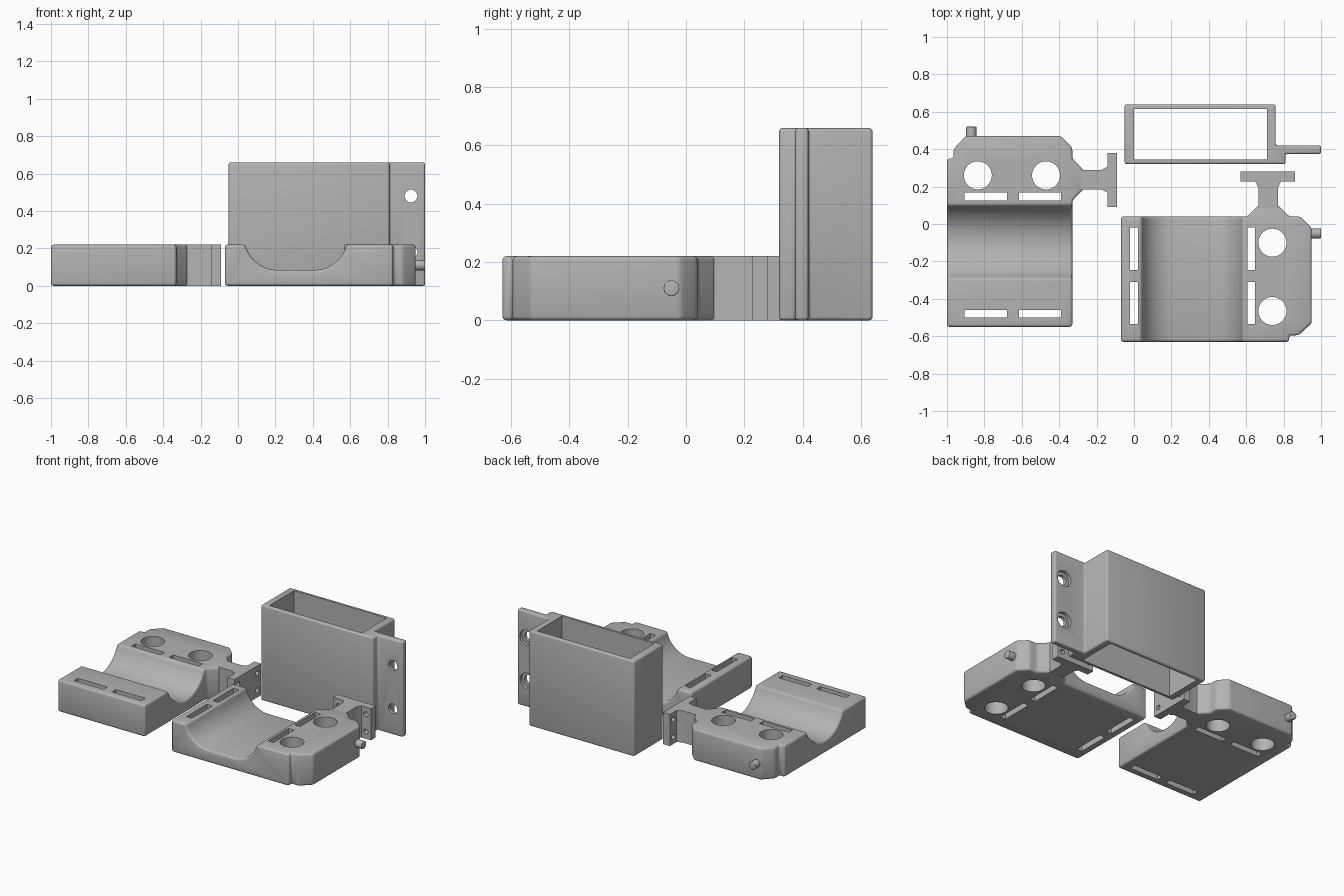
import bpy, bmesh
from math import sin, cos, pi, radians, asin, acos
from mathutils import Matrix

if "Cube" in bpy.data.objects:
    bpy.data.objects.remove(bpy.data.objects["Cube"])

grey = bpy.data.materials.new("plain grey")
grey.use_nodes = True
tone = (0.45, 0.45, 0.45, 1)
grey.diffuse_color = tone
for node in grey.node_tree.nodes:
    if node.type == 'BSDF_PRINCIPLED':
        node.inputs["Base Color"].default_value = tone

PLACE = {'x': lambda a, b, t: (t, a, b),
         'y': lambda a, b, t: (a, t, b),
         'z': lambda a, b, t: (a, b, t)}


def prism(name, outline, axis, lo, hi):
    """Extrude a flat outline along an axis."""
    bm = bmesh.new()
    lower, upper = ([bm.verts.new(PLACE[axis](a, b, t)) for a, b in outline]
                    for t in (lo, hi))
    bm.faces.new(lower)
    bm.faces.new(upper)
    n = len(outline)
    for i in range(n):
        j = (i + 1) % n
        bm.faces.new((lower[i], lower[j], upper[j], upper[i]))
    bmesh.ops.recalc_face_normals(bm, faces=bm.faces)
    mesh = bpy.data.meshes.new(name)
    bm.to_mesh(mesh)
    bm.free()
    mesh.materials.append(grey)
    obj = bpy.data.objects.new(name, mesh)
    bpy.context.scene.collection.objects.link(obj)
    return obj


def rect(a0, a1, b0, b1):
    return [(a0, b0), (a1, b0), (a1, b1), (a0, b1)]


def circle(a, b, r, n=40):
    return [(a + r * cos(2 * pi * i / n), b + r * sin(2 * pi * i / n)) for i in range(n)]


def cut(obj, cutters):
    for c in cutters:
        c.hide_render = True
        mod = obj.modifiers.new("cut", 'BOOLEAN')
        mod.operation = 'DIFFERENCE'
        mod.solver = 'EXACT'
        mod.object = c


def soften(obj, width):
    mod = obj.modifiers.new("soft edges", 'BEVEL')
    mod.width = width
    mod.segments = 3
    mod.limit_method = 'ANGLE'
    mod.angle_limit = radians(32)
    mod.use_clamp_overlap = False


def finish(obj, cutters=(), matrix=None):
    """Bake the modifiers, drop the cutters, place and shade the part."""
    bpy.context.view_layer.update()
    graph = bpy.context.evaluated_depsgraph_get()
    mesh = bpy.data.meshes.new_from_object(obj.evaluated_get(graph))
    obj.modifiers.clear()
    obj.data = mesh
    for c in cutters:
        bpy.data.objects.remove(c)
    if matrix:
        mesh.transform(matrix)
        mesh.flip_normals()
    mesh.shade_smooth()
    mesh.set_sharp_from_angle(angle=radians(35))


H = 0.22        # cradle height
FLOOR = 0.085   # lowest point of the channel


def channel(x0, x1, flat):
    """Channel section: two arcs joined by a flat floor."""
    reach = (x1 - x0 - flat) / 2
    depth = H - FLOOR
    r = (reach ** 2 + depth ** 2) / (2 * depth)
    sweep = asin(min(1, reach / r))
    n = 14
    left = []
    for i in range(n + 1):
        a = sweep * (1 - i / n)
        left.append((x0 + reach - r * sin(a), FLOOR + r - r * cos(a)))
    right = [(x0 + x1 - x, z) for x, z in reversed(left)]
    if not flat:
        right = right[1:]
    return [(x0, H + 0.1)] + left + right + [(x1, H + 0.1)]


def cradle(side, x0, x1, flat, peg_y, matrix=None):
    # Body with notched and chamfered corners
    outline = [(-0.07, -0.63), (0.83, -0.63), (0.83, -0.595), (0.88, -0.595),
               (0.95, -0.53), (0.95, -0.02), (0.89, 0.04), (0.83, 0.04),
               (0.77, 0.10), (0.665, 0.10), (0.605, 0.04), (-0.07, 0.04)]
    body = prism(side + "_cradle_body", outline, 'z', 0, H)
    trough = prism("trough_cutter", channel(x0, x1, flat), 'y', -0.9, 0.3)
    cut(body, [trough])
    soften(body, 0.014)
    # Strap slots and round openings
    holes = [prism("slot_cutter", rect(x - 0.021, x + 0.021, y, y + 0.225), 'z', -0.1, 0.4)
             for x in (0, 0.627) for y in (-0.535, -0.245)]
    holes += [prism("hole_cutter", circle(0.74, y, 0.075), 'z', -0.1, 0.4)
              for y in (-0.10, -0.465)]
    cut(body, holes)
    finish(body, [trough] + holes, matrix)
    # Neck and bolted end plate
    neck = prism(side + "_neck", [(0.665, 0.08), (0.77, 0.08), (0.77, 0.195), (0.79, 0.235),
                                  (0.645, 0.235), (0.665, 0.195)], 'z', 0, H)
    finish(neck, matrix=matrix)
    plate = prism(side + "_end_plate", rect(0.57, 0.86, 0.228, 0.28), 'z', 0, H)
    bolts = [prism("bolt_cutter", circle(x, z, 0.017, 20), 'y', 0.1, 0.4)
             for x in (0.61, 0.82) for z in (0.05, 0.17)]
    cut(plate, bolts)
    finish(plate, bolts, matrix)
    # Side peg
    peg = prism(side + "_peg", circle(peg_y, 0.11, 0.027, 24), 'x', 0.92, 1.0)
    soften(peg, 0.004)
    finish(peg, matrix=matrix)


cradle("left", 0.04, 0.58, 0.2, -0.05)
# The second cradle is the first one mirrored across its diagonal
swap = Matrix(((0, 1, 0, -0.37), (1, 0, 0, -0.48), (0, 0, 1, 0), (0, 0, 0, 1)))
cradle("right", 0.19, 0.58, 0, -0.50, swap)

# Open sleeve with a stepped mounting flange
sleeve = prism("sleeve", [(-0.05, 0.32), (0.81, 0.32), (0.81, 0.375), (1.0, 0.375),
                          (1.0, 0.42), (0.757, 0.42), (0.757, 0.64), (-0.05, 0.64)],
               'z', 0, 0.66)
soften(sleeve, 0.011)
cutters = [prism("inside_cutter", rect(0.0, 0.71, 0.345, 0.615), 'z', -0.2, 0.9)]
for z in (0.18, 0.48):
    cutters.append(prism("screw_cutter", circle(0.925, z, 0.034), 'y', 0.2, 0.6))
    cutters.append(prism("recess_cutter", circle(0.925, z, 0.055), 'y', 0.398, 0.6))
cut(sleeve, cutters)
finish(sleeve, cutters)
